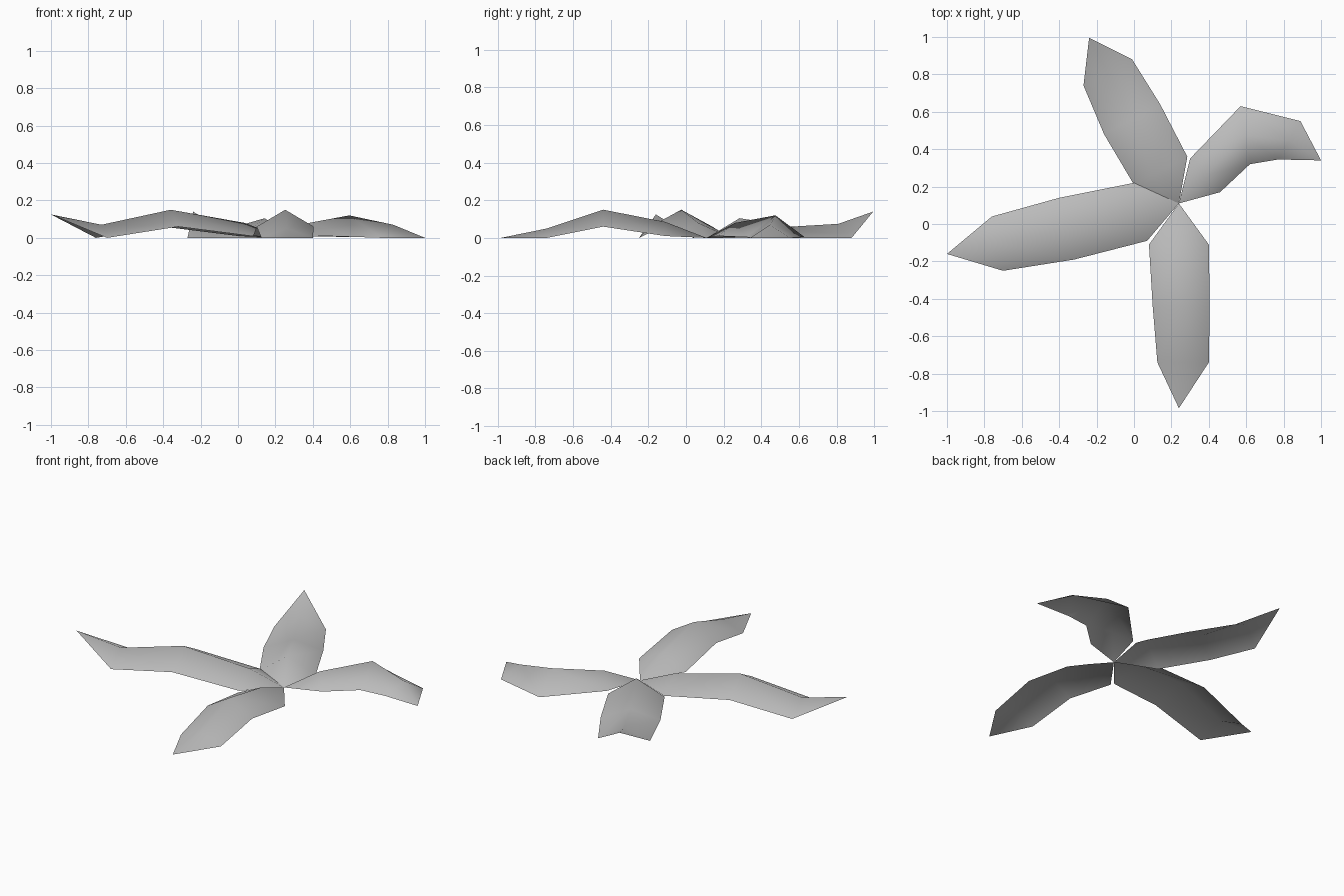
import bpy
import bmesh
from mathutils import Vector

default_cube = bpy.data.objects.get("Cube")
if default_cube:
    bpy.data.objects.remove(default_cube, do_unlink=True)

# One plain grey for every leaf
grey = bpy.data.materials.new("leaf grey")
grey.use_nodes = True
colour = (0.5, 0.5, 0.5, 1.0)
grey.diffuse_color = colour
grey.node_tree.nodes["Principled BSDF"].inputs["Base Color"].default_value = colour

# All leaves meet at this point on the ground
ROOT = Vector((0.24, 0.11, 0.0))


def make_leaf(name, port, starboard, edge_heights, ridge_heights, tip):
    """Folded leaf: two edges and a raised midrib running from root to tip."""
    bm = bmesh.new()
    root = bm.verts.new(ROOT)
    end = bm.verts.new(tip)

    # Cross rows: left edge, midrib halfway between, right edge
    rows = []
    for a, b, edge_z, ridge_z in zip(port, starboard, edge_heights, ridge_heights):
        left = Vector((*a, edge_z))
        right = Vector((*b, edge_z))
        middle = (left + right) / 2
        middle.z = ridge_z
        rows.append([bm.verts.new(p) for p in (left, middle, right)])

    for side in range(2):
        # Triangles at the root and the tip
        bm.faces.new((root, rows[0][side + 1], rows[0][side]))
        bm.faces.new((rows[-1][side], rows[-1][side + 1], end))
        # Quads along the blade
        for inner, outer in zip(rows, rows[1:]):
            bm.faces.new((inner[side], inner[side + 1],
                          outer[side + 1], outer[side]))

    for face in bm.faces:
        face.smooth = True
    mesh = bpy.data.meshes.new(name)
    bm.to_mesh(mesh)
    bm.free()
    mesh.materials.append(grey)
    leaf = bpy.data.objects.new(name, mesh)
    bpy.context.collection.objects.link(leaf)
    return leaf


# Straight leaf pointing forward, tip resting on the ground
make_leaf("front_leaf",
          port=[(0.40, -0.11), (0.405, -0.44), (0.40, -0.74)],
          starboard=[(0.08, -0.11), (0.10, -0.44), (0.125, -0.74)],
          edge_heights=(0.01, 0.06, 0),
          ridge_heights=(0.085, 0.15, 0.05),
          tip=(0.24, -0.985, 0))

# Long leaf with an upturned tip
make_leaf("right_leaf",
          port=[(0.07, -0.09), (-0.32, -0.19), (-0.70, -0.25)],
          starboard=[(0, 0.22), (-0.40, 0.14), (-0.76, 0.04)],
          edge_heights=(0.01, 0.06, 0),
          ridge_heights=(0.08, 0.15, 0.07),
          tip=(-1, -0.16, 0.125))

# Leaf pointing back, tip raised
make_leaf("back_leaf",
          port=[(0, 0.21), (-0.16, 0.48), (-0.27, 0.74)],
          starboard=[(0.285, 0.36), (0.14, 0.64), (-0.01, 0.88)],
          edge_heights=(0, 0, 0),
          ridge_heights=(0.105, 0.06, 0.075),
          tip=(-0.24, 0.995, 0.14))

# Short leaf bending sideways
make_leaf("left_leaf",
          port=[(0.30, 0.35), (0.57, 0.63), (0.89, 0.55)],
          starboard=[(0.46, 0.17), (0.62, 0.32), (0.77, 0.345)],
          edge_heights=(0.01, 0.005, 0),
          ridge_heights=(0.08, 0.12, 0.07),
          tip=(1, 0.34, 0))
